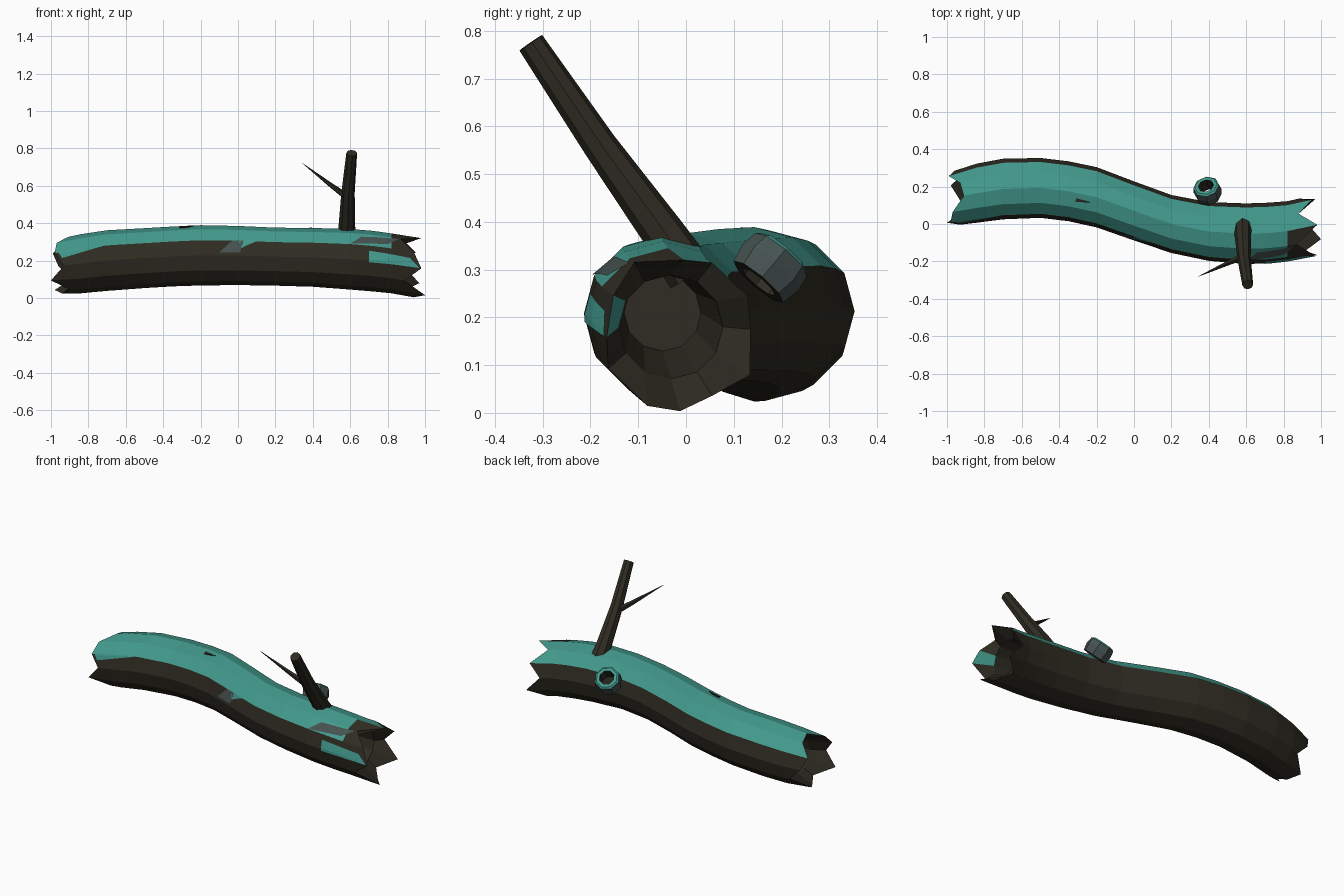
import bpy, bmesh
from math import cos, sin, pi
from mathutils import Vector

cube = bpy.data.objects.get("Cube")
if cube:
    bpy.data.objects.remove(cube)


def material(name, rgb):
    m = bpy.data.materials.new(name)
    m.use_nodes = True
    m.diffuse_color = (*rgb, 1)
    bsdf = m.node_tree.nodes["Principled BSDF"]
    bsdf.inputs["Base Color"].default_value = (*rgb, 1)
    bsdf.inputs["Roughness"].default_value = 0.9
    return m


bark = material("dark bark", (0.028, 0.025, 0.016))
moss = material("teal moss", (0.055, 0.32, 0.265))
lichen = material("grey lichen", (0.06, 0.085, 0.08))


def finish(bm, name, mats):
    bmesh.ops.recalc_face_normals(bm, faces=bm.faces)
    mesh = bpy.data.meshes.new(name)
    bm.to_mesh(mesh)
    bm.free()
    for m in mats:
        mesh.materials.append(m)
    obj = bpy.data.objects.new(name, mesh)
    bpy.context.collection.objects.link(obj)
    return obj


def bridge(bm, a, b):
    n = len(a)
    return [bm.faces.new((a[i], a[(i + 1) % n], b[(i + 1) % n], b[i])) for i in range(n)]


# Log centre line: x, y, z, radius
SIDES = 12
path = [(-1, .13, .165, .142), (-.84, .165, .183, .158), (-.7, .187, .2, .162),
        (-.5, .193, .213, .16), (-.35, .175, .222, .16), (-.2, .143, .228, .161),
        (0, .07, .227, .158), (.2, 0, .221, .155), (.4, -.04, .217, .157),
        (.6, -.052, .207, .162), (.72, -.048, .197, .162), (.82, -.038, .185, .16),
        (1, 0, .155, .162)]


def centre(x):
    for a, b in zip(path, path[1:]):
        if x <= b[0]:
            break
    t = (x - a[0]) / (b[0] - a[0])
    return [p + (q - p) * t for p, q in zip(a, b)]


def surface(x, k, scale=1.0):
    """Point on the faceted log at x; k counts sides from back over the top."""
    _, y, z, r = centre(x)
    i, t = int(k), k - int(k)
    a, b = (2 * pi * j / SIDES for j in (i, i + 1))
    return Vector((x, y + r * scale * (cos(a) * (1 - t) + cos(b) * t),
                   z + r * scale * (sin(a) * (1 - t) + sin(b) * t)))


# Log: hollow tube with splintered ends
left_tips = [-.96, -.99, -.93, -.91, -.97, -.98, -.93, -1, -.9, -.94, -.98, -.89]
right_tips = [.88, .95, .88, .98, .87, .94, .98, .89, 1, .94, .88, .97]
stations = [p[0] for p in path[1:-1]]
rows = [([-.55] * SIDES, .5), ([-.86] * SIDES, .68), (left_tips, 1)]
rows += [([x] * SIDES, 1) for x in stations]
rows += [(right_tips, 1), ([.85] * SIDES, .68), ([.55] * SIDES, .5)]

bm = bmesh.new()
rings = [[bm.verts.new(surface(x, k, s)) for k, x in enumerate(xs)] for xs, s in rows]
last_outer = len(rings) - 4
for seg, (a, b) in enumerate(zip(rings, rings[1:])):
    for k, face in enumerate(bridge(bm, a, b)):
        mossy = 2 <= seg < last_outer and 1 <= k <= 4
        mossy |= seg == last_outer and k in (1, 2)
        mossy |= seg == last_outer + 1 and k == 5
        face.material_index = int(mossy)
bm.faces.new(rings[0])
bm.faces.new(rings[-1])
finish(bm, "log", [bark, moss])


# Thin patches lying on the log; corners are (x, side)
def patch(name, mat, corners, steps=6):
    c00, c10, c11, c01 = (Vector(c) for c in corners)
    bm = bmesh.new()
    grid = []
    for i in range(steps + 1):
        lo, hi = c00.lerp(c10, i / steps), c01.lerp(c11, i / steps)
        points = [lo.lerp(hi, j / 4) for j in range(5)]
        grid.append([bm.verts.new(surface(p.x, p.y, 1.025)) for p in points])
    for a, b in zip(grid, grid[1:]):
        for j in range(4):
            bm.faces.new((a[j], b[j], b[j + 1], a[j + 1]))
    finish(bm, name, [mat])


patch("left_moss_flap", moss, [(-.97, 4.8), (-.7, 4.8), (-.72, 5.02), (-.94, 5.45)])
patch("right_moss_flap", moss, [(.7, 5.35), (.92, 5.45), (.97, 6), (.7, 6.1)])
patch("lichen_end_patch", lichen, [(.66, 4.3), (.86, 4.1), (.8, 4.7), (.6, 5)])
patch("lichen_middle_patch", lichen, [(-.03, 5), (.03, 5), (.01, 5.8), (-.1, 5.8)])
patch("moss_drip", moss, [(.0, 4.95), (.11, 4.95), (.04, 5.35), (.02, 5.5)])


# Tapered limbs along a list of points with radii
def limb(name, nodes, mats, sides=8, square=False):
    pts = [Vector(n[:3]) for n in nodes]
    axis = (pts[-1] - pts[0]).normalized()
    u = axis.orthogonal().normalized()
    v = axis.cross(u)
    bm = bmesh.new()
    rings = [[bm.verts.new(p + n[3] * (u * cos(2 * pi * i / sides) + v * sin(2 * pi * i / sides)))
              for i in range(sides)] for p, n in zip(pts, nodes)]
    for a, b in zip(rings, rings[1:]):
        bridge(bm, a, b)
    bm.faces.new(rings[0])
    bm.faces.new(rings[-1])
    return finish(bm, name, mats)


limb("branch", [(.585, .01, .29, .052), (.582, -.05, .38, .045),
                (.588, -.18, .56, .036), (.608, -.325, .775, .029)], [bark])
limb("twig", [(.59, -.17, .535, .02), (.5, -.21, .6, .013), (.345, -.28, .72, .001)], [bark], 5)
limb("top_sliver", [(-.31, .13, .375, .012), (-.23, .115, .388, .001)], [bark], 3)

# Hollow knot ring beside the log
axis = Vector((-.2, .63, .75)).normalized()
u = Vector((1, 0, 0)).cross(axis).normalized()
v = axis.cross(u)
mid = Vector((.393, .178, .306))
bm = bmesh.new()
section = [(.045, -.042), (.068, -.042), (.076, 0), (.07, .034), (.06, .042), (.042, .042)]
rings = []
for r, h in section:
    rings.append([bm.verts.new(mid + axis * h + r * (u * cos(pi * i / 4) + v * sin(pi * i / 4)))
                  for i in range(8)])
part = [0, 1, 1, 2, 2, 0]
for j, index in enumerate(part):
    for face in bridge(bm, rings[j], rings[(j + 1) % len(rings)]):
        face.material_index = index
finish(bm, "knot_ring", [bark, lichen, moss])
